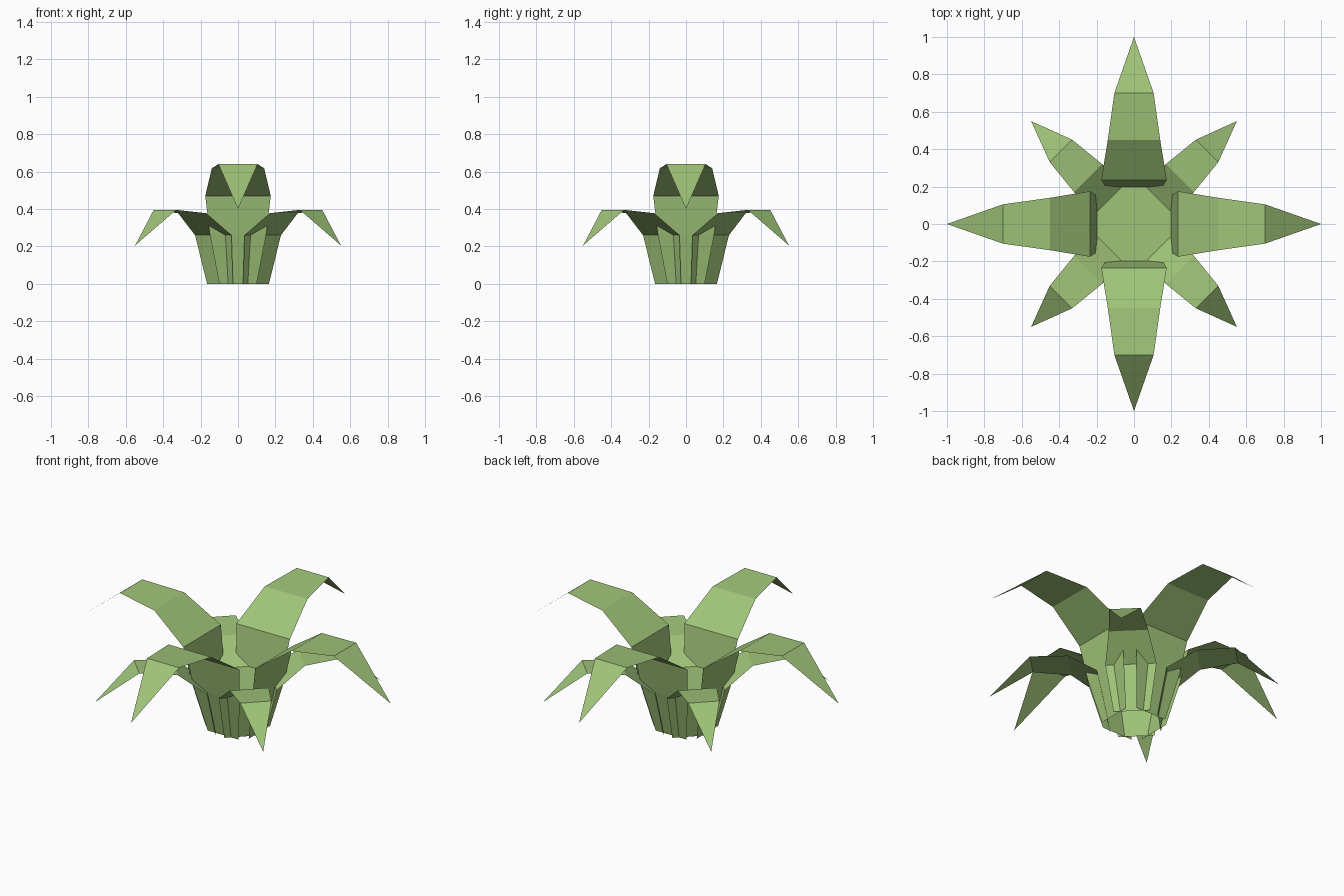
import bpy
import bmesh
from math import radians
from mathutils import Matrix

old = bpy.data.objects.get("Cube")
if old:
    bpy.data.objects.remove(old, do_unlink=True)

# Single leaf colour
GREEN = (0.35, 0.55, 0.19, 1.0)
green = bpy.data.materials.new("leaf_green")
green.use_nodes = True
green.diffuse_color = GREEN
bsdf = next(n for n in green.node_tree.nodes if n.type == 'BSDF_PRINCIPLED')
bsdf.inputs["Base Color"].default_value = GREEN
bsdf.inputs["Roughness"].default_value = 0.9


def finish(bm, name):
    mesh = bpy.data.meshes.new(name)
    bm.to_mesh(mesh)
    bm.free()
    mesh.materials.append(green)
    obj = bpy.data.objects.new(name, mesh)
    bpy.context.collection.objects.link(obj)
    return obj


def leaf(name, sections, tip, angle):
    """Thin folded leaf: sections are (reach, height, half width), closed by a tip."""
    bm = bmesh.new()
    pairs = [(bm.verts.new((r, w, z)), bm.verts.new((r, -w, z))) for r, z, w in sections]
    for (l0, r0), (l1, r1) in zip(pairs, pairs[1:]):
        bm.faces.new((l0, r0, r1, l1))
    point = bm.verts.new((tip[0], 0, tip[1]))
    bm.faces.new((*pairs[-1], point))
    bm.transform(Matrix.Rotation(radians(angle), 4, 'Z'))
    return finish(bm, name)


# Leaf profiles, from the ground outward
LARGE = [(0.14, 0, 0.10), (0.197, 0.26, 0.15), (0.235, 0.47, 0.175),
         (0.45, 0.617, 0.14), (0.70, 0.64, 0.105)]
SMALL = [(0.136, 0, 0.098), (0.187, 0.26, 0.138),
         (0.346, 0.377, 0.106), (0.552, 0.395, 0.085)]

# Four tall leaves on the axes, four drooping ones between them
for side, angle in (("left", 0), ("back", 90), ("right", 180), ("front", 270)):
    leaf("large_leaf_" + side, LARGE, (1.0, 0.40), angle)
for side, angle in (("back_left", 45), ("back_right", 135),
                    ("front_right", 225), ("front_left", 315)):
    leaf("small_leaf_" + side, SMALL, (0.778, 0.205), angle)

# Flat heart closing the middle of the plant
bm = bmesh.new()
ring = []
for k in range(4):
    turn = Matrix.Rotation(radians(90 * k), 4, 'Z')
    for y in (-0.068, 0.068):
        v = bm.verts.new((0.197, y, 0.26))
        v.co = turn @ v.co
        ring.append(v)
bm.faces.new(ring)
finish(bm, "plant_heart")
